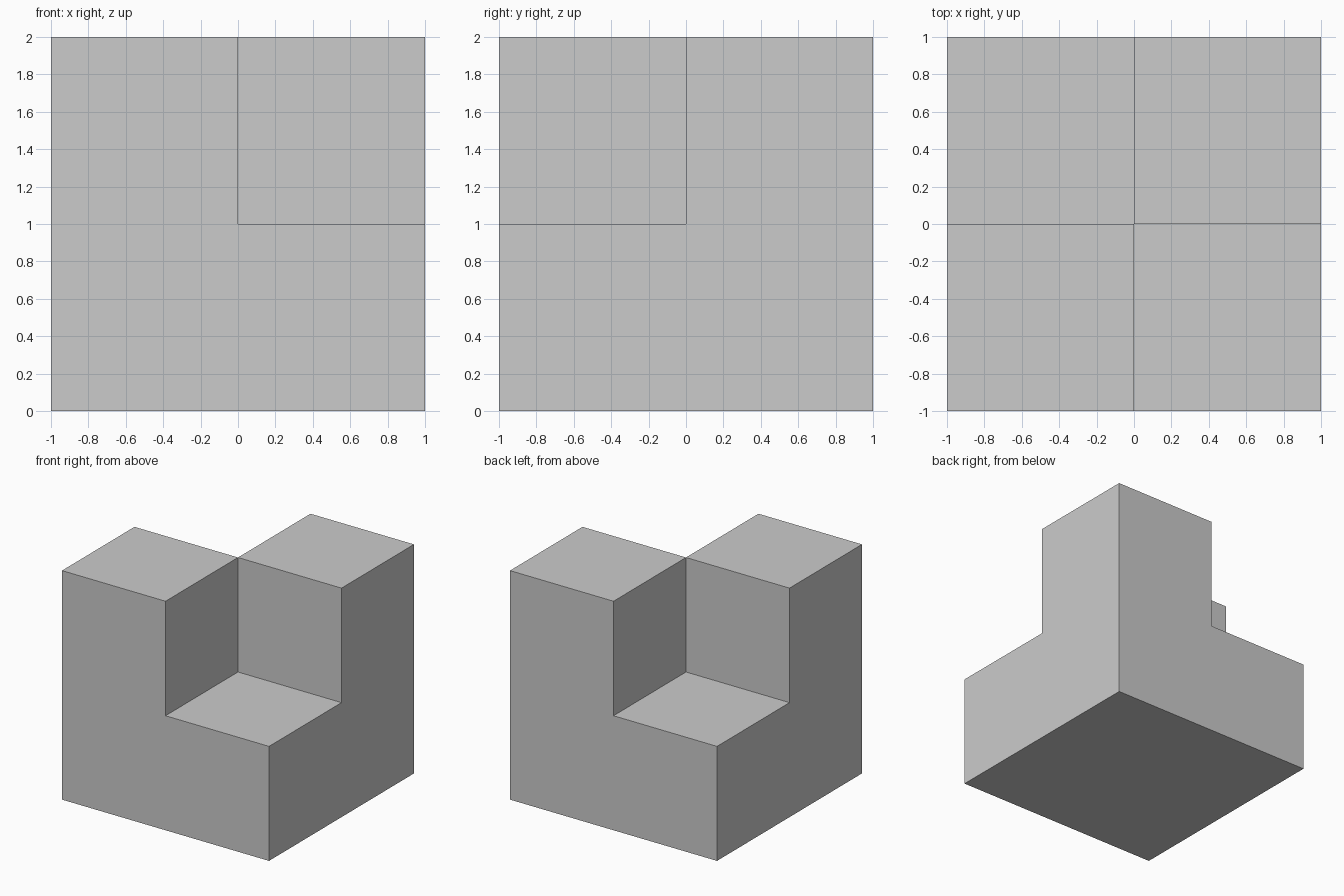
import bpy
import bmesh
from mathutils import Matrix

if "Cube" in bpy.data.objects:
    bpy.data.objects.remove(bpy.data.objects["Cube"])

bm = bmesh.new()

# Lower slab: 2 x 2 x 1, standing on z = 0
slab = Matrix.Translation((0, 0, 0.5)) @ Matrix.Diagonal((2, 2, 1, 1))
bmesh.ops.create_cube(bm, size=1, matrix=slab)

# Split into quadrants through the centre
for normal in ((1, 0, 0), (0, 1, 0)):
    bmesh.ops.bisect_plane(bm, geom=bm.verts[:] + bm.edges[:] + bm.faces[:],
                           plane_co=(0, 0, 0), plane_no=normal)

# Raise the two diagonal quadrants (front left, back right) into towers
tops = []
for face in bm.faces:
    c = face.calc_center_median()
    if c.z > 0.99 and c.x * c.y > 0:
        tops.append(face)
raised = bmesh.ops.extrude_discrete_faces(bm, faces=tops)["faces"]
for face in raised:
    bmesh.ops.translate(bm, verts=face.verts[:], vec=(0, 0, 1))

# Merge coplanar wall pieces
bmesh.ops.dissolve_limit(bm, angle_limit=0.01, verts=bm.verts[:], edges=bm.edges[:])

mesh = bpy.data.meshes.new("notched_block")
bm.to_mesh(mesh)
bm.free()
block = bpy.data.objects.new("notched_block", mesh)
bpy.context.collection.objects.link(block)
